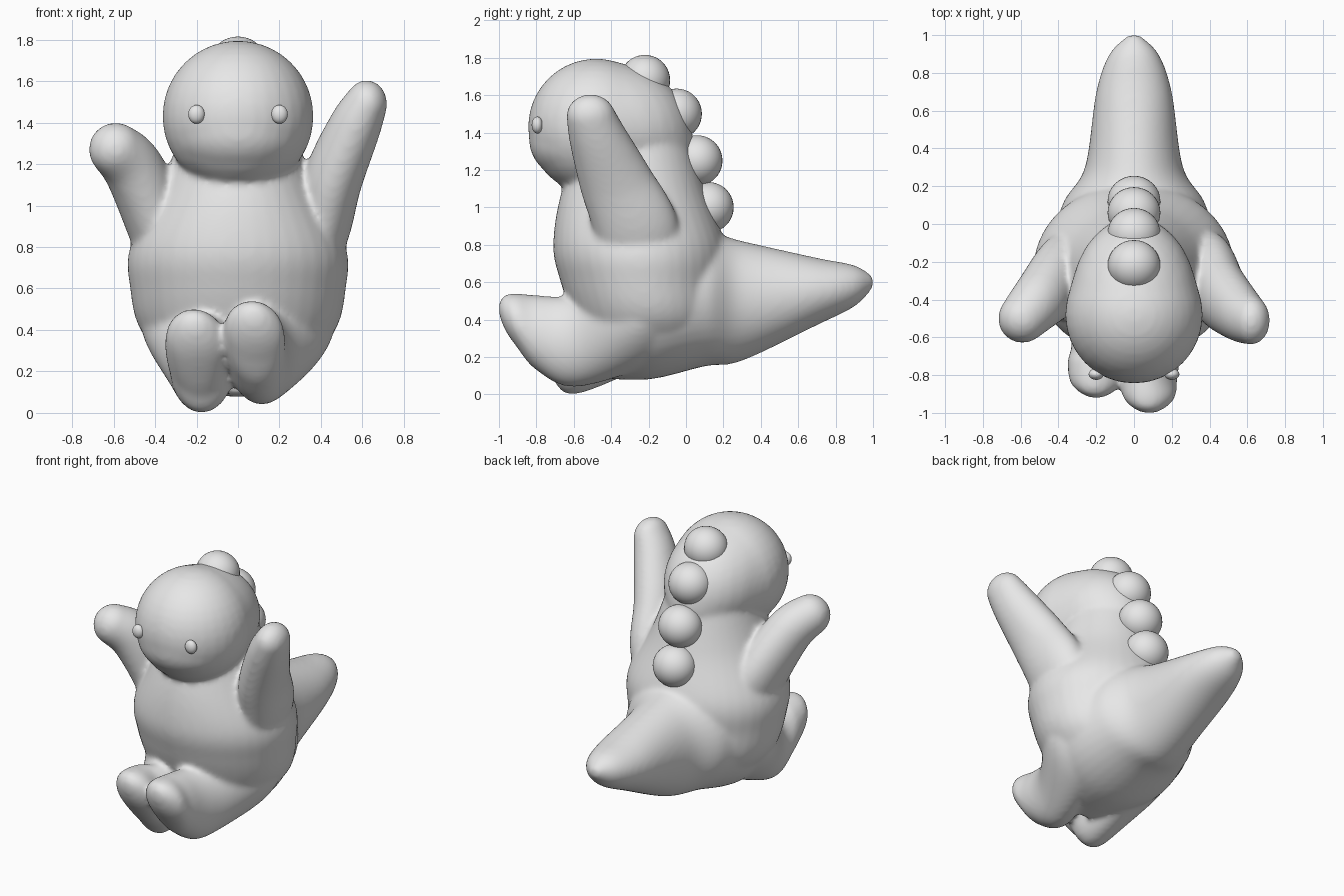
import bpy, bmesh, math
from mathutils import Matrix

cube = bpy.data.objects.get("Cube")
if cube:
    bpy.data.objects.remove(cube, do_unlink=True)

grey = bpy.data.materials.new("plain grey")
grey.use_nodes = True
colour = (0.8, 0.8, 0.8, 1)
grey.diffuse_color = colour
grey.node_tree.nodes["Principled BSDF"].inputs["Base Color"].default_value = colour


def finish(name, bm):
    mesh = bpy.data.meshes.new(name)
    bm.to_mesh(mesh)
    bm.free()
    mesh.materials.append(grey)
    mesh.shade_smooth()
    obj = bpy.data.objects.new(name, mesh)
    bpy.context.collection.objects.link(obj)
    return obj


def ellipsoid(bm, centre, radii):
    matrix = Matrix.Translation(centre) @ Matrix.Diagonal((*radii, 1))
    bmesh.ops.create_uvsphere(bm, u_segments=32, v_segments=20, radius=1, matrix=matrix)


def spline(rows, steps=9):
    """Smoothly interpolate rows of numbers."""
    result = []
    for i in range(len(rows) - 1):
        points = [rows[max(i - 1, 0)], rows[i], rows[i + 1], rows[min(i + 2, len(rows) - 1)]]
        for k in range(steps):
            t = k / steps
            result.append([b + t / 2 * (c - a + t * (2 * a - 5 * b + 4 * c - d
                           + t * (3 * (b - c) + d - a))) for a, b, c, d in zip(*points)])
    return result + [rows[-1]]


def limb(bm, rows):
    """Overlapping ellipsoids along a path: x, y, z, width, depth."""
    for x, y, z, width, depth in spline(rows):
        ellipsoid(bm, (x, y, z), (width, depth, (width + depth) / 2))


def loft(bm, rows, upright=False, sides=40):
    """Skin ellipses: position, centre, width, height, then optional x and lean."""
    rings = []
    for position, centre, width, height, *rest in spline(rows):
        x, lean = rest or (0, 0)
        ring = []
        for i in range(sides):
            angle = math.tau * i / sides
            rise = height * math.sin(angle)
            u, v = x + width * math.cos(angle) + lean * rise, centre + rise
            ring.append(bm.verts.new((u, v, position) if upright else (u, position, v)))
        rings.append(ring)
    faces = [bm.faces.new(rings[0]), bm.faces.new(rings[-1])]
    for low, high in zip(rings, rings[1:]):
        for i in range(sides):
            j = (i + 1) % sides
            faces.append(bm.faces.new((low[i], low[j], high[j], high[i])))
    bmesh.ops.recalc_face_normals(bm, faces=faces)


def leg(bm, side, toe, foot, drop, turn):
    """Sitting leg from upturned foot to hip; turn leans the sole sideways."""
    loft(bm, [(toe, 0.46 - drop, 0.03, 0.03, side * foot, 0),
              (toe + 0.03, 0.44 - drop, 0.09, 0.09, side * foot, turn),
              (toe + 0.09, 0.4 - drop, 0.14, 0.14, side * foot, turn),
              (toe + 0.2, 0.33 - drop, 0.15, 0.2, side * foot, turn),
              (-0.6, 0.28 - drop, 0.16, 0.24, side * (foot + 0.15) / 2, 0),
              (-0.25, 0.33, 0.16, 0.2, side * 0.28, side / 2),
              (0.05, 0.4, 0.12, 0.16, side * 0.2, side / 2)])


bm = bmesh.new()
# Torso, from seat to neck
loft(bm, [(0.2, -0.2, 0.3, 0.32), (0.4, -0.2, 0.47, 0.4), (0.6, -0.23, 0.52, 0.44),
          (0.8, -0.25, 0.52, 0.46), (1.1, -0.28, 0.37, 0.38), (1.45, -0.26, 0.24, 0.25)], True)
# Underside and tail, tapering back from the seat
loft(bm, [(-0.5, 0.33, 0.26, 0.24), (-0.2, 0.46, 0.44, 0.38), (0.1, 0.51, 0.38, 0.36),
          (0.3, 0.5, 0.26, 0.32), (0.7, 0.55, 0.2, 0.18), (0.9, 0.58, 0.13, 0.11),
          (1, 0.6, 0.03, 0.03)])
# Legs
leg(bm, 1, -1, 0.08, 0, -0.1)
leg(bm, -1, -0.92, 0.2, 0.04, -0.1)
# Left arm raised high, right arm held out
limb(bm, [(0.62, -0.51, 1.49, 0.1, 0.13), (0.56, -0.47, 1.37, 0.125, 0.155),
          (0.46, -0.37, 1.13, 0.14, 0.2), (0.4, -0.27, 0.9, 0.14, 0.23),
          (0.3, -0.25, 0.65, 0.13, 0.22)])
limb(bm, [(-0.59, -0.5, 1.27, 0.13, 0.13), (-0.5, -0.4, 1.17, 0.145, 0.165),
          (-0.38, -0.27, 0.9, 0.15, 0.22), (-0.3, -0.25, 0.65, 0.13, 0.22)])
# Head, sloping into the back of the neck, and full chin
limb(bm, [(0, -0.48, 1.43, 0.365, 0.365), (0, -0.3, 1.42, 0.31, 0.31),
          (0, -0.16, 1.35, 0.22, 0.2)])
ellipsoid(bm, (0, -0.5, 1.36), (0.34, 0.34, 0.25))
body = finish("body", bm)
remesh = body.modifiers.new("blend", 'REMESH')
remesh.mode = 'VOXEL'
remesh.voxel_size = 0.016
remesh.use_smooth_shade = True
smooth = body.modifiers.new("soften", 'SMOOTH')
smooth.factor = 0.5
smooth.iterations = 10

# Round bumps down the back
for i, (y, z) in enumerate([(-0.22, 1.68), (-0.05, 1.5), (0.06, 1.25), (0.12, 1)]):
    bm = bmesh.new()
    ellipsoid(bm, (0, y, z), (0.14, 0.135, 0.135))
    finish(f"back_bump_{i + 1}", bm)

# Eyes
for name, side in (("left_eye", 1), ("right_eye", -1)):
    bm = bmesh.new()
    ellipsoid(bm, (side * 0.2, -0.795, 1.44), (0.04, 0.03, 0.045))
    finish(name, bm)
